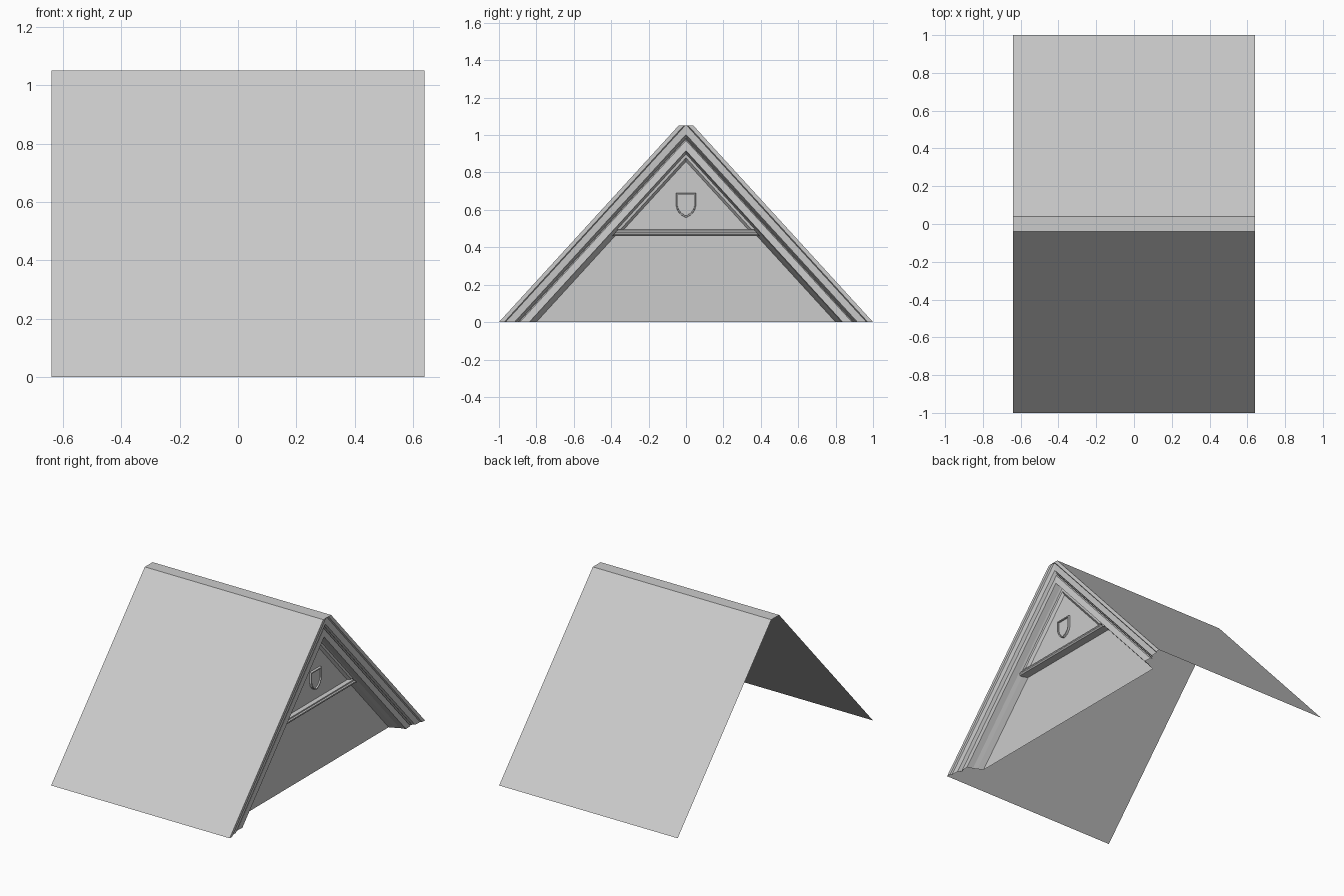
import bpy

cube = bpy.data.objects.get("Cube")
if cube:
    bpy.data.objects.remove(cube, do_unlink=True)

HALF = 0.64             # half length of the roof
RIDGE_Z, RIDGE_W = 1.05, 0.04
EAVE = 1.0
PITCH = RIDGE_Z / (EAVE - RIDGE_W)
WALL_X, PANEL_X = 0.52, 0.55
LEDGE_Z, PANEL_Z = 0.46, 0.495

grey = bpy.data.materials.new("plain grey")
grey.use_nodes = True
COLOUR = (0.6, 0.6, 0.6, 1)
grey.diffuse_color = COLOUR
grey.node_tree.nodes["Principled BSDF"].inputs["Base Color"].default_value = COLOUR


def make(name, verts, faces):
    mesh = bpy.data.meshes.new(name)
    mesh.from_pydata(verts, [], faces)
    mesh.materials.append(grey)
    obj = bpy.data.objects.new(name, mesh)
    bpy.context.collection.objects.link(obj)
    return obj


def loft(name, rows, closed=False):
    """Join equal rows of points with quads."""
    n = len(rows[0])
    verts = [p for row in rows for p in row]
    faces = []
    for r in range(len(rows) - 1):
        for i in range(n if closed else n - 1):
            j = (i + 1) % n
            faces.append((r * n + i, r * n + j, (r + 1) * n + j, (r + 1) * n + i))
    return make(name, verts, faces)


def chevron(d, x, base=0.0):
    """Gable line meeting the ground at y = +-d, cut flat at the ridge."""
    w = max(0.0, d - (EAVE - RIDGE_W))
    top = (d - w) * PITCH
    foot = d - base / PITCH
    return [(x, foot, base), (x, w, top), (x, -w, top), (x, -foot, base)]


# Thin roof: two slopes and a flat ridge
loft("roof", [chevron(EAVE, -HALF), chevron(EAVE, HALF)])

# Stepped moulding along the gable edge, from the roof in to the wall
rake = [(1.0, 0.64), (0.972, 0.64), (0.965, 0.63), (0.917, 0.627),
        (0.908, 0.612), (0.903, 0.618), (0.895, 0.605), (0.888, 0.615),
        (0.838, 0.618), (0.828, 0.58), (0.815, 0.555), (0.80, WALL_X)]
loft("gable_moulding", [chevron(d, x) for d, x in rake])

# Recessed lower wall
make("gable_wall", chevron(0.80, WALL_X), [(3, 0, 1)])

# Ledge across the gable
ledge = [(WALL_X, LEDGE_Z), (0.572, LEDGE_Z), (0.58, 0.468), (0.58, 0.476),
         (0.572, 0.48), (0.572, 0.488), (PANEL_X, PANEL_Z)]
rows = []
for x, z in ledge:
    y = 0.815 - z / PITCH
    rows.append([(x, -y, z), (x, y, z)])
loft("gable_ledge", rows)

# Triangular panel and its sloping border
make("gable_panel", chevron(0.81, PANEL_X, PANEL_Z), [(3, 0, 1)])
border = [(0.822, 0.568), (0.803, 0.566), (0.785, PANEL_X)]
loft("panel_border", [chevron(d, x, PANEL_Z) for d, x in border])

# Shield with a raised rim
half = [(0.053, 0.69), (0.053, 0.62), (0.045, 0.594), (0.027, 0.573)]
outline = [(-y, z) for y, z in half] + [(0, 0.558)] + half[::-1]


def shield_ring(scale, x):
    return [(x, y * scale, 0.63 + (z - 0.63) * scale) for y, z in outline]


loft("shield_rim", [shield_ring(1.0, PANEL_X), shield_ring(0.98, PANEL_X + 0.014),
                    shield_ring(0.87, PANEL_X + 0.014), shield_ring(0.85, PANEL_X + 0.004)],
     closed=True)
make("shield_face", shield_ring(0.86, PANEL_X + 0.005), [tuple(range(len(outline)))])
